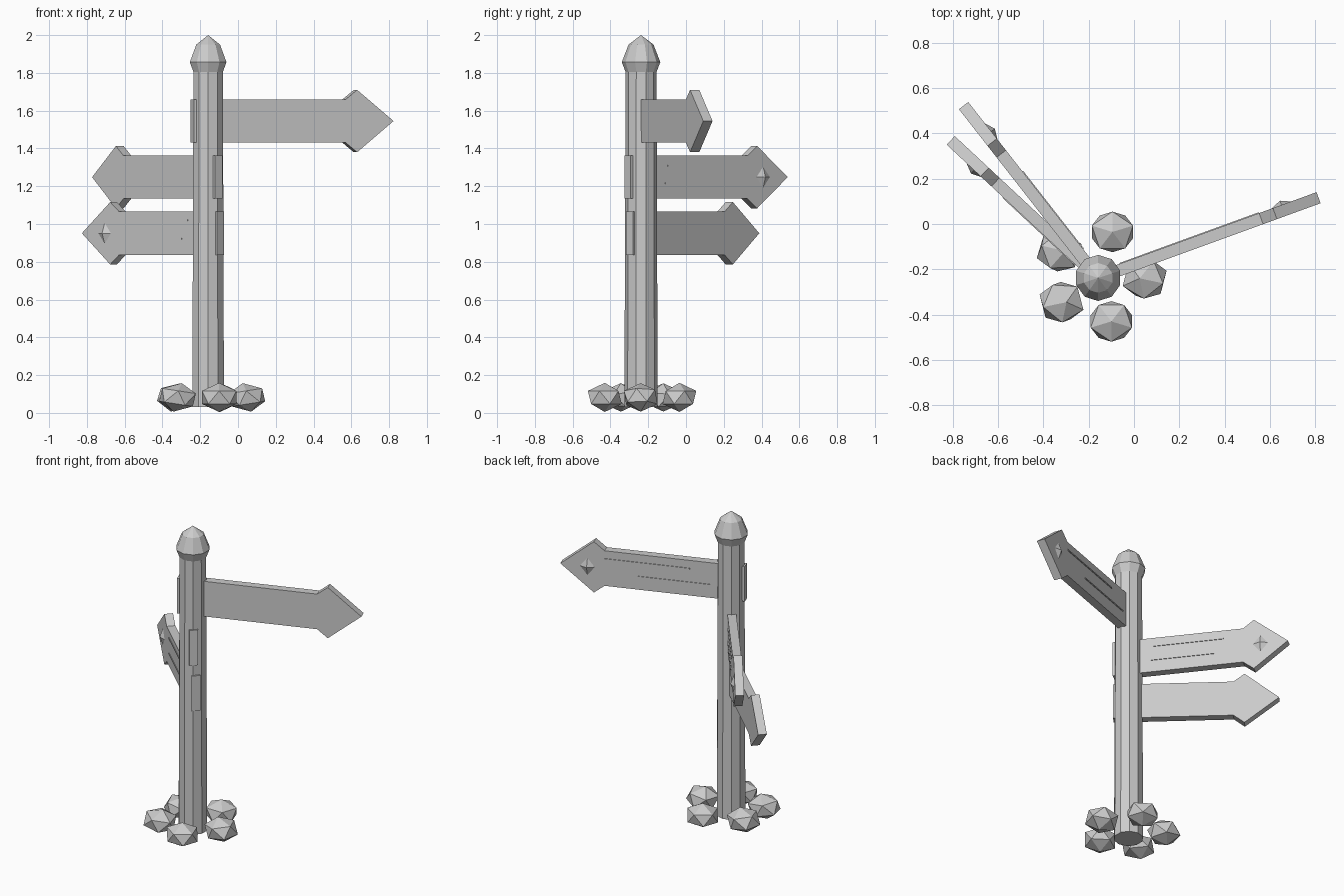
import bpy, bmesh, math
from mathutils import Matrix, Vector

cube = bpy.data.objects.get("Cube")
if cube:
    bpy.data.objects.remove(cube, do_unlink=True)

POST = Vector((-0.158, -0.238, 0))
SIDES = 10

stone = bpy.data.materials.new("plain grey")
stone.use_nodes = True
GREY = (0.6, 0.6, 0.6, 1)
stone.diffuse_color = GREY
stone.node_tree.nodes["Principled BSDF"].inputs["Base Color"].default_value = GREY


def finish(name, bm, matrix=Matrix()):
    """Turn a bmesh into a flat-shaded object."""
    bmesh.ops.recalc_face_normals(bm, faces=bm.faces)
    mesh = bpy.data.meshes.new(name)
    bm.to_mesh(mesh)
    bm.free()
    mesh.materials.append(stone)
    obj = bpy.data.objects.new(name, mesh)
    obj.matrix_world = matrix
    bpy.context.collection.objects.link(obj)
    return obj


def lathe(name, profile):
    """Faceted solid around the post axis from (radius, height) pairs."""
    bm = bmesh.new()
    rings = []
    for r, z in profile:
        rings.append([bm.verts.new((r * math.sin(a), -r * math.cos(a), z))
                      for a in (math.tau * i / SIDES for i in range(SIDES))])
    for low, high in zip(rings, rings[1:]):
        for i in range(SIDES):
            j = (i + 1) % SIDES
            bm.faces.new((low[i], low[j], high[j], high[i]))
    bm.faces.new(rings[0])
    bm.faces.new(rings[-1])
    bmesh.ops.remove_doubles(bm, verts=bm.verts, dist=1e-5)
    return finish(name, bm, Matrix.Translation(POST))


def add_box(bm, x0, x1, y, depth, z, height):
    m = Matrix.Translation(((x0 + x1) / 2, y, z)) @ Matrix.Diagonal((x1 - x0, depth, height, 1))
    bmesh.ops.create_cube(bm, size=1, matrix=m)


def arrow_board(name, z, angle, tip, side, strips):
    """Arrow board through the post, with raised grain strips and a stud on one side."""
    place = Matrix.Translation(POST + Vector((0, 0, z))) @ Matrix.Rotation(math.radians(angle), 4, "Z")
    half = 0.026
    upper = [(-0.09, 0.114), (tip - 0.27, 0.114), (tip - 0.205, 0.165)]
    outline = upper + [(tip, 0)] + [(x, -h) for x, h in reversed(upper)]
    bm = bmesh.new()
    face = bm.faces.new([bm.verts.new((x, -half, h)) for x, h in outline])
    extruded = bmesh.ops.extrude_face_region(bm, geom=[face])["geom"]
    bmesh.ops.translate(bm, vec=(0, 2 * half, 0),
                        verts=[v for v in extruded if isinstance(v, bmesh.types.BMVert)])
    finish(name, bm, place)

    bm = bmesh.new()
    for start, end, height in strips:
        add_box(bm, start, end, side * half, 0.008, height, 0.008)
    finish(name + "_grain", bm, place)

    # four-sided stud on the arrow head
    bm = bmesh.new()
    cx = tip - 0.165
    base = [bm.verts.new((cx + x, side * half, h))
            for x, h in ((0.045, 0), (0, 0.055), (-0.045, 0), (0, -0.055))]
    peak = bm.verts.new((cx, side * (half + 0.02), 0))
    for i in range(4):
        bm.faces.new((base[i], base[(i + 1) % 4], peak))
    bm.faces.new(base)
    finish(name + "_stud", bm, place)


# Post and pointed cap
lathe("post", [(0.088, 0.03), (0.082, 1.81)])
lathe("post_cap", [(0.08, 1.80), (0.102, 1.857), (0.066, 1.95), (0, 2.0)])

# Direction boards
arrow_board("upper_board", 1.545, 20, 1.035, 1, [(0.245, 0.765, 0.06), (0.11, 0.56, -0.03)])
arrow_board("middle_board", 1.248, 128, 0.965, -1, [(0.156, 0.576, 0.06), (0.14, 0.53, -0.033)])
arrow_board("lower_board", 0.951, 137, 0.89, 1, [(0.12, 0.55, 0.07), (0.165, 0.55, -0.03)])

# Rocks round the foot: x, y, spin, tilt
rocks = [(-0.095, -0.035, 90, 0), (-0.33, -0.12, 20, 14), (-0.32, -0.345, 50, 12),
         (-0.1, -0.43, -90, 0), (0.047, -0.24, 130, -12)]
for i, (x, y, spin, tilt) in enumerate(rocks):
    bm = bmesh.new()
    bmesh.ops.create_icosphere(bm, subdivisions=1, radius=1)
    m = (Matrix.Translation((x, y, 0.082)) @ Matrix.Diagonal((0.107, 0.1, 0.077, 1))
         @ Matrix.Rotation(math.radians(tilt), 4, "Y") @ Matrix.Rotation(math.radians(spin), 4, "Z"))
    bmesh.ops.transform(bm, matrix=m, verts=bm.verts)
    finish(f"rock_{i + 1}", bm)
